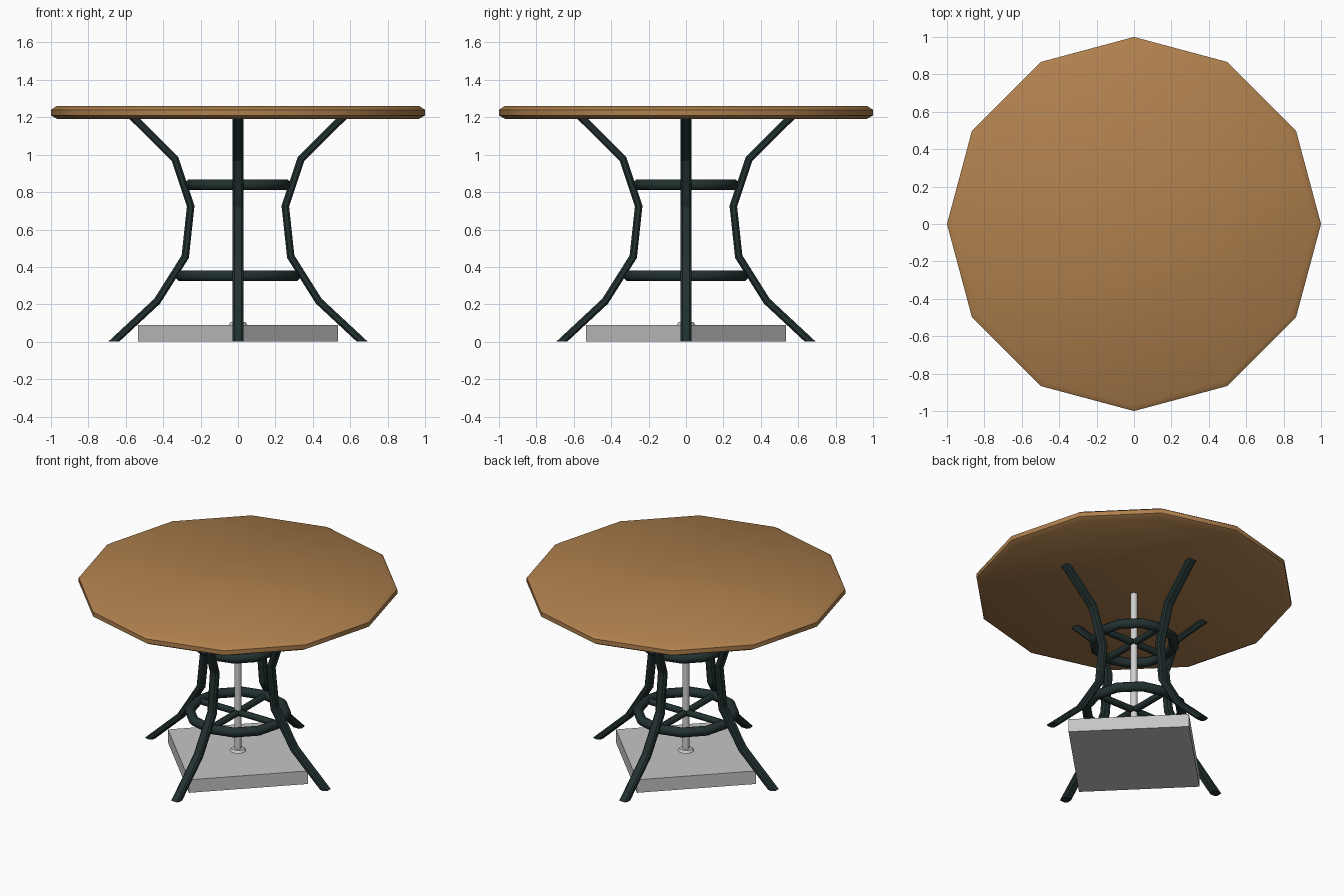
import bpy, bmesh, math
from mathutils import Matrix, Vector

cube = bpy.data.objects.get("Cube")
if cube:
    bpy.data.objects.remove(cube, do_unlink=True)


def material(name, color):
    m = bpy.data.materials.new(name)
    m.use_nodes = True
    m.diffuse_color = (*color, 1)
    bsdf = next(n for n in m.node_tree.nodes if n.type == "BSDF_PRINCIPLED")
    bsdf.inputs["Base Color"].default_value = (*color, 1)
    return m


WOOD = material("warm wood", (0.43, 0.216, 0.075))
IRON = material("dark green iron", (0.016, 0.031, 0.030))
STONE = material("grey stone", (0.56, 0.56, 0.56))
STEEL = material("pale steel", (0.63, 0.63, 0.63))


def finish(name, bm, mat, smooth=None):
    bmesh.ops.recalc_face_normals(bm, faces=bm.faces)
    mesh = bpy.data.meshes.new(name)
    bm.to_mesh(mesh)
    bm.free()
    mesh.materials.append(mat)
    ob = bpy.data.objects.new(name, mesh)
    bpy.context.collection.objects.link(ob)
    if smooth:
        bpy.ops.object.select_all(action="DESELECT")
        ob.select_set(True)
        bpy.context.view_layer.objects.active = ob
        bpy.ops.object.shade_smooth_by_angle(angle=math.radians(smooth))
    return ob


def loft(bm, loops, closed=False):
    """Skin a list of point loops; cap the ends unless closed."""
    rows = [[bm.verts.new(p) for p in loop] for loop in loops]
    n = len(rows[0])
    pairs = list(zip(rows, rows[1:] + rows[:1]))
    for a, b in pairs if closed else pairs[:-1]:
        for i in range(n):
            j = (i + 1) % n
            bm.faces.new((a[i], a[j], b[j], b[i]))
    if not closed:
        bm.faces.new(rows[0])
        bm.faces.new(rows[-1])


def turned(name, profile, sides, mat, smooth=None):
    """Solid of revolution from (radius, height) pairs."""
    bm = bmesh.new()
    loft(bm, [[(r * math.cos(math.tau * i / sides), r * math.sin(math.tau * i / sides), z)
               for i in range(sides)] for r, z in profile])
    return finish(name, bm, mat, smooth)


# Twelve-sided table top with bevelled rim
turned("table_top", [(0.965, 1.19), (1, 1.21), (1, 1.24), (0.97, 1.26)], 12, WOOD, 40)

# Square base slab with its corners towards the legs
turned("base_slab", [(0.535, 0), (0.535, 0.09)], 4, STONE)

# Centre pole and its flange
turned("centre_pole", [(0.022, 0.09), (0.022, 1.19)], 12, STEEL, 40)
turned("pole_flange", [(0.05, 0.09), (0.04, 0.105)], 12, STEEL, 40)

# Curved legs: a chamfered bar section mitred along a bent path
PATH = [Vector(p) for p in [(0.665, 0), (0.432, 0.217), (0.282, 0.455),
                            (0.253, 0.725), (0.337, 0.977), (0.551, 1.19)]]
SECTION = [(0.03, 0.01), (0.02, 0.02), (-0.02, 0.02), (-0.03, 0.01),
           (-0.03, -0.01), (-0.02, -0.02), (0.02, -0.02), (0.03, -0.01)]


def leg_loops():
    normals = []
    for a, b in zip(PATH, PATH[1:]):
        d = (b - a).normalized()
        normals.append(Vector((d.y, -d.x)))
    loops = []
    for i, p in enumerate(PATH):
        if i in (0, len(PATH) - 1):
            m, n = Vector((1, 0)), normals[min(i, len(normals) - 1)]
        else:
            m, n = (normals[i - 1] + normals[i]).normalized(), normals[i]
        m = m / m.dot(n)
        loops.append([(p.x + m.x * v, u, p.y + m.y * v) for u, v in SECTION])
    return loops


for k, name in enumerate(["left_leg", "back_leg", "right_leg", "front_leg"]):
    bm = bmesh.new()
    loft(bm, leg_loops())
    bm.transform(Matrix.Rotation(k * math.pi / 2, 4, "Z"))
    finish(name, bm, IRON)


# Brace rings with crossed spokes
def brace(name, radius, z, tube=0.029, segments=12, sides=8):
    bm = bmesh.new()
    loops = []
    for i in range(segments):
        a = math.tau * i / segments
        loop = []
        for j in range(sides):
            t = math.tau * (j + 0.5) / sides
            r = radius + tube * math.cos(t) / math.cos(math.pi / sides)
            loop.append((r * math.cos(a), r * math.sin(a),
                         z + tube * math.sin(t) / math.cos(math.pi / sides)))
        loops.append(loop)
    loft(bm, loops, closed=True)
    finish(name + "_ring", bm, IRON, 50)

    bm = bmesh.new()
    for angle in (0, math.pi / 2):
        turn = (Matrix.Translation((0, 0, z)) @ Matrix.Rotation(angle, 4, "Z")
                @ Matrix.Rotation(math.pi / 2, 4, "Y"))
        bmesh.ops.create_cone(bm, cap_ends=True, segments=8, radius1=0.022,
                              radius2=0.022, depth=2 * radius, matrix=turn)
    finish(name + "_spokes", bm, IRON, 50)


brace("upper_brace", 0.254, 0.839)
brace("lower_brace", 0.304, 0.353)
